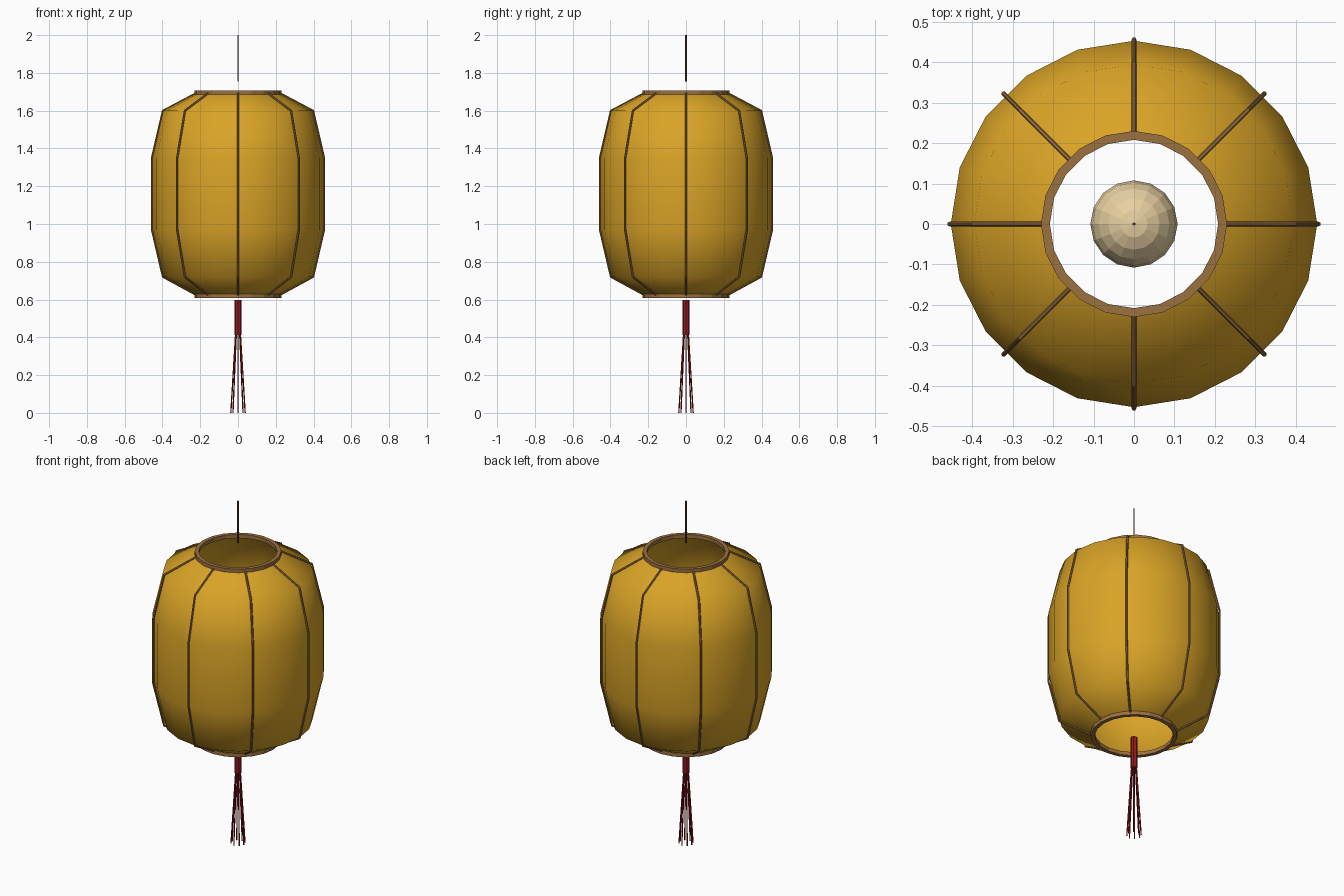
import bpy, bmesh
from math import sin, cos, pi, radians
from mathutils import Vector

if "Cube" in bpy.data.objects:
    bpy.data.objects.remove(bpy.data.objects["Cube"], do_unlink=True)


def material(name, colour):
    m = bpy.data.materials.new(name)
    m.use_nodes = True
    m.diffuse_color = (*colour, 1)
    m.node_tree.nodes["Principled BSDF"].inputs["Base Color"].default_value = (*colour, 1)
    return m


GOLD = material("gold paper", (0.70, 0.37, 0.02))
TAN = material("tan wood", (0.33, 0.165, 0.05))
BROWN = material("brown bamboo", (0.29, 0.145, 0.045))
CREAM = material("cream glow", (0.80, 0.63, 0.36))
RED = material("red silk", (0.31, 0.01, 0.012))
DARK = material("dark cord", (0.12, 0.055, 0.02))


def add_object(name, bm, mat, smooth=False):
    bmesh.ops.recalc_face_normals(bm, faces=bm.faces)
    mesh = bpy.data.meshes.new(name)
    bm.to_mesh(mesh)
    bm.free()
    mesh.materials.append(mat)
    for p in mesh.polygons:
        p.use_smooth = smooth
    ob = bpy.data.objects.new(name, mesh)
    bpy.context.collection.objects.link(ob)
    return ob


def lathe(name, profile, sides, mat, closed=False, smooth=False):
    """Revolve (radius, z) points around the vertical axis."""
    bm = bmesh.new()
    rings = [[bm.verts.new((r * cos(2 * pi * i / sides), r * sin(2 * pi * i / sides), z))
              for i in range(sides)] for r, z in profile]
    pairs = list(zip(rings, rings[1:]))
    if closed:
        pairs.append((rings[-1], rings[0]))
    for a, b in pairs:
        for i in range(sides):
            j = (i + 1) % sides
            bm.faces.new((a[i], a[j], b[j], b[i]))
    return add_object(name, bm, mat, smooth)


def rod(name, points, radius, sides, mat):
    """Sweep a thin capped tube along a path."""
    bm = bmesh.new()
    pts = [Vector(p) for p in points]
    rings = []
    for k, p in enumerate(pts):
        t = (pts[min(k + 1, len(pts) - 1)] - pts[max(k - 1, 0)]).normalized()
        out = Vector((p.x, p.y, 0))
        out = out.normalized() if out.length > 1e-6 else Vector((1, 0, 0))
        side = t.cross(out).normalized()
        up = side.cross(t)
        rings.append([bm.verts.new(p + radius * (side * cos(2 * pi * i / sides)
                                                 + up * sin(2 * pi * i / sides)))
                      for i in range(sides)])
    for a, b in zip(rings, rings[1:]):
        for i in range(sides):
            j = (i + 1) % sides
            bm.faces.new((a[i], a[j], b[j], b[i]))
    bm.faces.new(rings[0])
    bm.faces.new(rings[-1])
    return add_object(name, bm, mat, smooth=False)


# Paper shade, open at both ends
PROFILE = [(0.22, 0.625), (0.395, 0.72), (0.453, 0.97),
           (0.453, 1.35), (0.395, 1.6), (0.22, 1.692)]
lathe("paper_shade", PROFILE, 20, GOLD, smooth=True)

# Rims
for name, low in (("bottom_rim", 0.608), ("top_rim", 1.686)):
    high = low + 0.022
    lathe(name, [(0.208, low), (0.23, low), (0.23, high), (0.208, high)], 20, TAN, closed=True)

# Bamboo ribs resting on the shade
for k in range(8):
    a = radians(45 * k)
    rod(f"rib_{k + 1}", [((r + 0.003) * cos(a), (r + 0.003) * sin(a), z) for r, z in PROFILE],
        0.006, 6, BROWN)

# Inner light
bm = bmesh.new()
bmesh.ops.create_uvsphere(bm, u_segments=16, v_segments=10, radius=0.108)
bmesh.ops.translate(bm, verts=bm.verts, vec=(0, 0, 1.16))
add_object("inner_light", bm, CREAM)

# Hanging cord
rod("hanging_cord", [(0, 0, 1.755), (0, 0, 2)], 0.004, 6, DARK)

# Tassel
rod("tassel_knot", [(0, 0, 0.412), (0, 0, 0.597)], 0.019, 8, RED)
for k in range(8):
    a = radians(45 * k)
    rod(f"tassel_strand_{k + 1}", [(r * cos(a), r * sin(a), z)
                                   for r, z in ((0.038, 0.0), (0.013, 0.415))], 0.0035, 5, RED)
